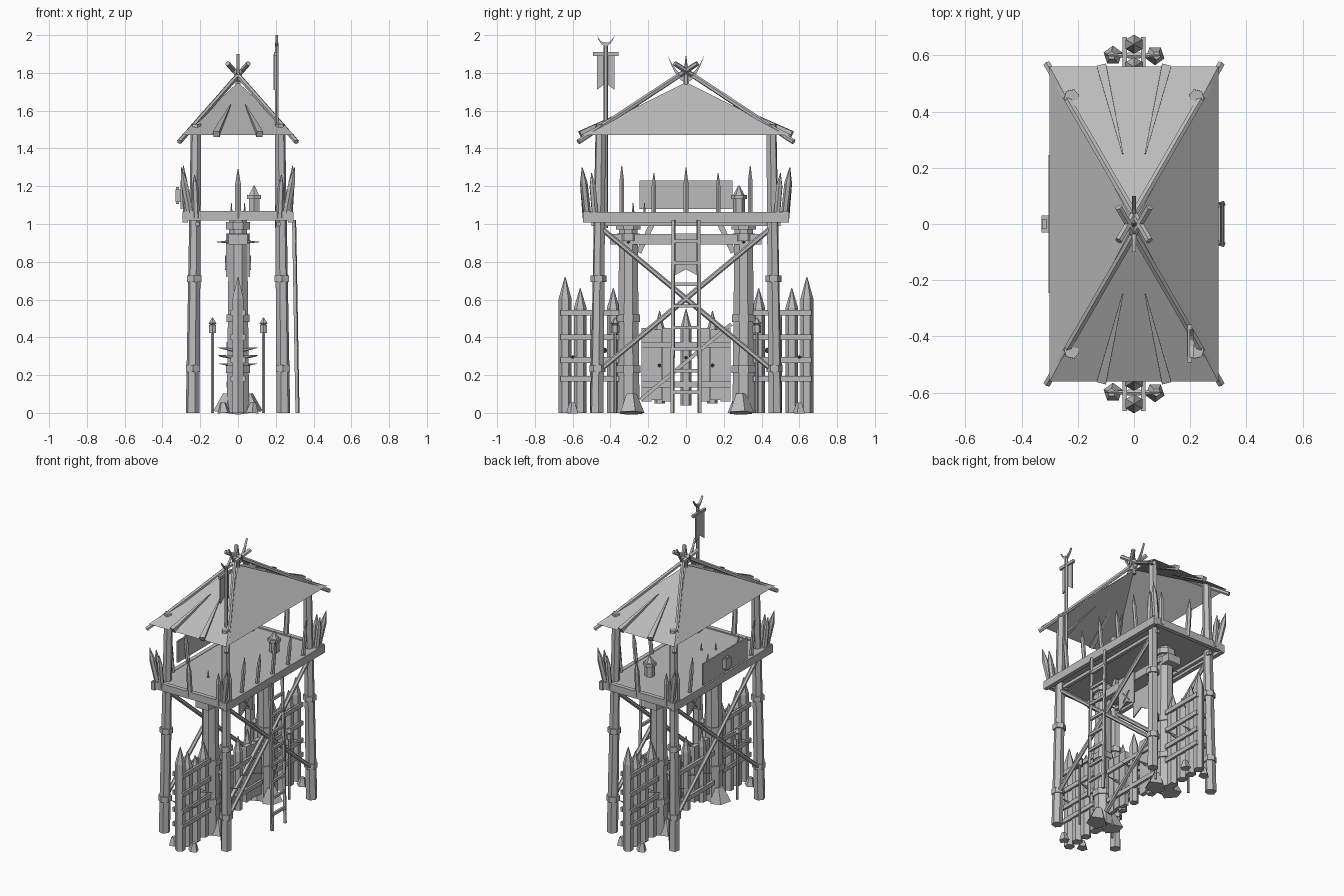
import bpy, bmesh, math
from mathutils import Vector

if "Cube" in bpy.data.objects:
    bpy.data.objects.remove(bpy.data.objects["Cube"])

GREY = (0.5, 0.5, 0.5, 1)
mat = bpy.data.materials.new("plain_grey")
mat.use_nodes = True
mat.diffuse_color = GREY
bsdf = next(n for n in mat.node_tree.nodes if n.type == 'BSDF_PRINCIPLED')
bsdf.inputs["Base Color"].default_value = GREY
BOTH = (-1, 1)


def finish(name, bm):
    bmesh.ops.recalc_face_normals(bm, faces=bm.faces)
    me = bpy.data.meshes.new(name)
    bm.to_mesh(me)
    bm.free()
    me.materials.append(mat)
    ob = bpy.data.objects.new(name, me)
    bpy.context.collection.objects.link(ob)
    return ob


def rod(name, a, b, profile, n=6):
    """Turned shape from a to b; profile is (fraction, radius) pairs."""
    a, b = Vector(a), Vector(b)
    rot = (b - a).to_track_quat('Z', 'Y')
    bm = bmesh.new()
    rings = []
    for t, r in profile:
        rings.append([bm.verts.new(a.lerp(b, t) + rot @ Vector((
            r * math.cos(math.tau * (i + .5) / n), r * math.sin(math.tau * (i + .5) / n), 0)))
            for i in range(n)])
    for lo, hi in zip(rings, rings[1:]):
        for i in range(n):
            j = (i + 1) % n
            bm.faces.new((lo[i], lo[j], hi[j], hi[i]))
    bm.faces.new(rings[0])
    bm.faces.new(rings[-1])
    return finish(name, bm)


def pole(name, a, b, r, r2=None, n=6):
    return rod(name, a, b, [(0, r), (1, r if r2 is None else r2)], n)


def stake(name, a, b, r, tip=.2):
    return rod(name, a, b, [(0, r), (1 - tip, r), (1, .002)])


def box(name, c, size):
    bm = bmesh.new()
    bmesh.ops.create_cube(bm, size=1)
    for v in bm.verts:
        v.co = Vector(c) + v.co * Vector(size)
    return finish(name, bm)


def plate(name, x, outline, thick):
    """Outline in (y, z), extruded along x."""
    bm = bmesh.new()
    f = bm.faces.new([bm.verts.new((x - thick / 2, y, z)) for y, z in outline])
    out = bmesh.ops.extrude_face_region(bm, geom=[f])["geom"]
    bmesh.ops.translate(bm, vec=(thick, 0, 0), verts=[v for v in out if isinstance(v, bmesh.types.BMVert)])
    return finish(name, bm)


def horns(name, x, y, z, w, h, t):
    """Crescent with upturned points."""
    low, high = [], []
    for i in range(9):
        u = -1 + i / 4
        low.append((y + w * u, z + h * u * u))
        high.append((y + w * u, z + h * u * u + t * (1 - u * u)))
    return plate(name, x, low + high[-2:0:-1], .014)


def swallowtail(name, x, y, w, top, bottom, notch):
    return plate(name, x, [(y - w, top), (y + w, top), (y + w, bottom), (y, bottom + notch), (y - w, bottom)], .008)


# Roof: open hollow pyramid
bm = bmesh.new()
apex = bm.verts.new((0, 0, 1.75))
eave = [bm.verts.new((x, y, 1.47)) for x, y in ((-.3, -.56), (.3, -.56), (.3, .56), (-.3, .56))]
for i in range(4):
    bm.faces.new((eave[i], eave[(i + 1) % 4], apex))
finish("roof_cover", bm)
for sx in BOTH:
    for sy in BOTH:
        pole("hip_pole", (sx * .31, sy * .57, 1.435), (-sx * .055, -sy * .06, 1.85), .014)
        pole("roof_rafter", (sx * .115, sy * .56, 1.475), (sx * .04, sy * .25, 1.63), .024, .003, 4)
horns("roof_horns", 0, 0, 1.75, .1, .15, .035)
stake("roof_spike", (0, 0, 1.72), (0, 0, 1.89), .014, .6)

# Corner posts with bands
for sx in BOTH:
    for sy in BOTH:
        foot, head = Vector((sx * .24, sy * .472, 0)), Vector((sx * .222, sy * .452, 1.53))
        pole("corner_post", foot, head, .037, .028)
        for z in (.235, .71):
            c = foot.lerp(head, z / 1.53)
            pole("post_band", c - Vector((0, 0, .018)), c + Vector((0, 0, .018)), .043)

# Platform floor and edge beams
box("floor", (0, 0, 1.045), (.54, 1.06, .03))
for s in BOTH:
    box("side_beam", (s * .279, 0, 1.035), (.028, 1.09, .055))
    box("end_beam", (0, s * .527, 1.043), (.575, .03, .05))
    pole("floor_joist", (s * .215, -.5, 1), (s * .215, .5, 1), .016, n=4)
    # Cross bracing
    for t in BOTH:
        pole("cross_brace", (s * .245, -t * .44, .24), (s * .232, t * .44, .97), .014)

# Railing stakes
for s in BOTH:
    for y, z in ((-.34, 1.31), (-.17, 1.27), (0, 1.3), (.17, 1.27), (.34, 1.31)):
        if s > 0 or y:
            stake("rail_stake", (s * .265, y, 1.03), (s * .29, y, z), .014, .3)
    stake("end_stake", (0, s * .53, 1.03), (0, s * .55, 1.29), .017, .3)
    for t in BOTH:
        stake("corner_stake", (t * .25, s * .52, 1.03), (t * .3, s * .55, 1.3), .02, .3)
        stake("corner_stake", (t * .27, s * .48, 1.03), (t * .285, s * .5, 1.27), .018, .3)
        stake("corner_stake", (t * .22, s * .53, 1.03), (t * .23, s * .545, 1.26), .018, .3)
    stake("floor_spike", (s * .035, -.25 + s * .03, 1.04), (s * .035, -.25 + s * .03, 1.11), .008, .9)

# Shield board with boss
box("shield_board", (-.299, 0, 1.155), (.01, .49, .15))
box("board_boss", (-.315, 0, 1.15), (.03, .06, .065))
box("board_boss_cap", (-.32, 0, 1.15), (.016, .036, .09))

# Lantern on the floor
rod("lantern", (.085, .28, 1.06), (.085, .28, 1.205),
    [(0, .032), (.5, .032), (.5, .042), (.65, .042), (.65, .03), (1, .002)])

# Flagpole
pole("flagpole", (.205, -.425, .98), (.205, -.425, 1.96), .011)
horns("flagpole_horns", .205, -.425, 1.94, .05, .06, .018)
box("flag_bar", (.198, -.425, 1.9), (.016, .135, .02))
swallowtail("flag", .192, -.425, .047, 1.9, 1.71, .035)

# Gate posts with collars, footing stones and torches
for s in BOTH:
    y = s * .305
    pole("gate_post", (0, y, 0), (0, y, 1.03), .064, .052, 8)
    for z, r in ((.23, .07), (.5, .066), (.93, .064), (.99, .07)):
        pole("gate_collar", (0, y, z - .02), (0, y, z + .02), r, n=8)
    pole("lintel_spike", (0, y, .905), (.115, y, .905), .014, .001)
    pole("lintel_spike", (0, y, .905), (-.115, y, .905), .014, .001)
    pole("lintel_bracket", (0, s * .25, .85), (0, s * .17, 1.02), .02, n=4)
    for t in BOTH:
        pole("footing_stone", (t * .065, s * .29, 0), (t * .05, s * .29, .1), .07, .03, 5)
        rod("torch", (t * .135, s * .375, 0), (t * .135, s * .375, .505),
            [(0, .008), (.84, .008), (.84, .022), (.92, .022), (.92, .014), (.94, .024), (1, .002)])
        pole("ground_stone", (t * .075, s * .6, 0), (t * .08, s * .6, .055), .035, .015, 5)

# Lintel and hanging banners
box("lintel", (0, 0, .92), (.1, .8, .055))
for s in BOTH:
    swallowtail("gate_banner", s * .06, 0, .075, .95, .72, .04)
    for t in BOTH:
        pole("banner_mark", (s * .066, -t * .03, .76), (s * .066, t * .03, .83), .005, n=4)

# Gate doors, pointed logs and straps
for s in BOTH:
    for i in range(3):
        box("door_plank", (0, s * (.1 + .055 * i), .255), (.03, .053, .39 - .015 * (i % 2)))
    stake("door_log", (-.025, s * .14, .05), (-.025, s * .14, .54), .028)
    for t in BOTH:
        pole("door_spike", (0, s * .14, .25), (t * .1, s * .14, .26), .012, .001)
    pole("centre_spike", (0, 0, .29), (s * .1, 0, .3), .012, .001)
stake("centre_log", (0, 0, .04), (0, 0, .55), .03)
for z in (.15, .36):
    box("door_strap", (.02, 0, z), (.02, .47, .03))
    box("door_strap", (-.05, 0, z), (.02, .47, .03))
pole("door_diagonal", (.03, -.24, .07), (.03, .24, .47), .014, n=4)

# Side palisades
for s in BOTH:
    for y, z in ((.64, .72), (.56, .66), (.475, .6), (.385, .66)):
        stake("palisade_log", (0, s * y, 0), (0, s * y, z), .034, .16)
    for z in (.18, .28, .4, .53):
        for t in BOTH:
            box("palisade_rail", (t * .033, s * .51, z), (.016, .31, .03))
    for t in BOTH:
        for y, z in ((.6, .29), (.43, .33)):
            pole("palisade_spike", (0, s * y, z), (t * .105, s * y, z + .015), .014, .001)

# Ladder
for s in BOTH:
    pole("ladder_rail", (.315, s * .072, 0), (.297, s * .066, 1.02), .012, n=4)
for i in range(8):
    z = .11 + i * .114
    box("ladder_rung", (.316 - .018 * z, 0, z), (.016, .15, .018))
